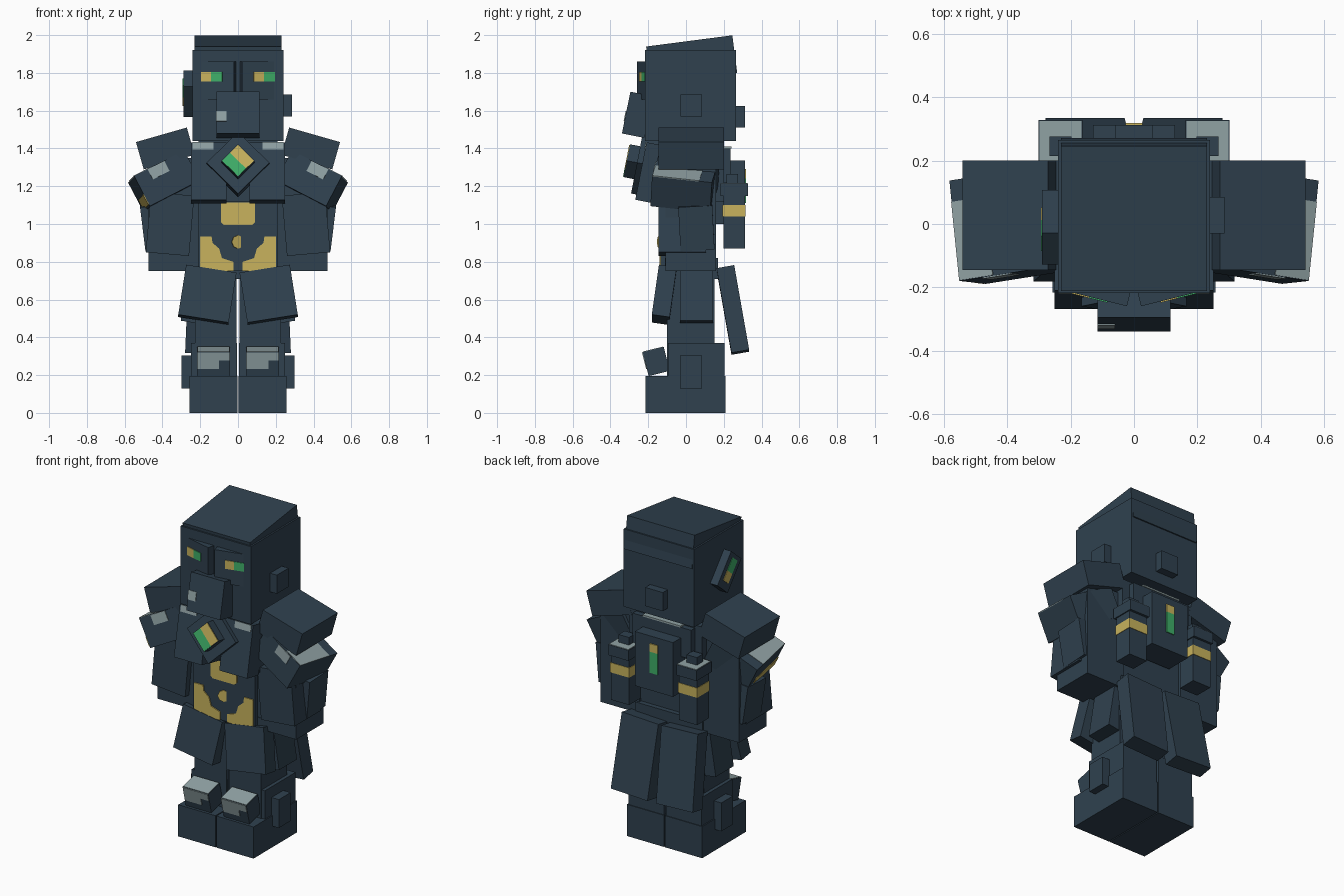
import bpy
import bmesh
from math import radians
from mathutils import Matrix, Vector, Euler

cube = bpy.data.objects.get("Cube")
if cube:
    bpy.data.objects.remove(cube, do_unlink=True)


def material(name, rgb):
    m = bpy.data.materials.new(name)
    m.use_nodes = True
    color = (*rgb, 1)
    m.diffuse_color = color
    m.node_tree.nodes["Principled BSDF"].inputs["Base Color"].default_value = color
    return m


SLATE = material("dark_slate", (0.029, 0.053, 0.078))
GREY = material("pale_grey", (0.28, 0.36, 0.37))
GOLD = material("gold", (0.58, 0.45, 0.11))
GREEN = material("green", (0.05, 0.43, 0.14))
THIN = 0.006
SIDES = (("left", 1), ("right", -1))


def frame(center, rot=(0, 0, 0), side=1):
    """Placement of a part; side -1 mirrors it across x."""
    x, y, z = center
    rx, ry, rz = (radians(a) for a in rot)
    turn = Euler((rx, ry * side, rz * side)).to_matrix().to_4x4()
    return Matrix.Translation((x * side, y, z)) @ turn


def add(name, bm, mat):
    bmesh.ops.recalc_face_normals(bm, faces=bm.faces)
    mesh = bpy.data.meshes.new(name)
    bm.to_mesh(mesh)
    bm.free()
    mesh.materials.append(mat)
    obj = bpy.data.objects.new(name, mesh)
    bpy.context.collection.objects.link(obj)
    return obj


def box(name, at, size, mat=SLATE, shift=(0, 0, 0)):
    bm = bmesh.new()
    bmesh.ops.create_cube(bm, size=1)
    bm.transform(at @ Matrix.Translation(shift) @ Matrix.Diagonal((*size, 1)))
    return add(name, bm, mat)


def span(name, x, y, z, mat=SLATE):
    """Upright box given by its ranges."""
    lo, hi = Vector((x[0], y[0], z[0])), Vector((x[1], y[1], z[1]))
    return box(name, frame((lo + hi) / 2), hi - lo, mat)


def plate(name, points, y, mat):
    """Thin flat outline facing the front."""
    bm = bmesh.new()
    face = bm.faces.new([bm.verts.new((px, y, pz)) for px, pz in points])
    out = bmesh.ops.extrude_face_region(bm, geom=[face])
    verts = [v for v in out["geom"] if isinstance(v, bmesh.types.BMVert)]
    bmesh.ops.translate(bm, verts=verts, vec=(0, -THIN, 0))
    return add(name, bm, mat)


# Head, sloped crown and face mask
span("head", (-0.24, 0.24), (-0.217, 0.264), (1.44, 1.92))
box("crown", frame((0, 0.03, 1.87), (7.4, 0, 0)), (0.46, 0.46, 0.2))
mask = frame((0, -0.258, 1.578), (-11.5, 0, 0))
box("face_mask", mask, (0.23, 0.12, 0.225))
box("mask_mark", mask, (0.055, THIN, 0.055), GREY, (-0.088, -0.061, -0.02))
span("head_back_knob", (-0.06, 0.06), (0.25, 0.312), (1.51, 1.625))
span("left_ear_knob", (0.23, 0.286), (-0.03, 0.085), (1.57, 1.685))
temple = frame((-0.262, -0.01, 1.69), (40, 0, 0))
box("temple_charm", temple, (0.055, 0.13, 0.21))
box("temple_green", temple, (THIN, 0.06, 0.08), GREEN, (-0.028, 0, 0.04))
box("temple_gold", temple, (THIN, 0.06, 0.06), GOLD, (-0.028, 0, -0.03))

# Angled brow plates with two-tone eyes
for word, s in SIDES:
    brow = frame((0.107, -0.207, 1.76), (0, 0, 14), s)
    box(word + "_brow", brow, (0.19, 0.06, 0.2))
    box(word + "_eye_gold", brow, (0.055, THIN, 0.052), GOLD, (0.025 * s - 0.03, -0.031, 0.02))
    box(word + "_eye_green", brow, (0.06, THIN, 0.052), GREEN, (0.025 * s + 0.0275, -0.031, 0.02))

# Torso and chest
span("torso", (-0.21, 0.21), (-0.135, 0.14), (0.75, 1.45))
span("hip_band", (-0.23, 0.23), (-0.11, 0.17), (0.71, 0.82))
span("chest_armor", (-0.25, 0.25), (-0.15, 0.2), (1.12, 1.42))
span("back_collar", (-0.2, 0.2), (0.1, 0.235), (1.22, 1.4))
span("collar_rim", (-0.13, 0.13), (0.1, 0.24), (1.4, 1.41), GREY)

# Diamond chest jewel
diamond = frame((0, -0.21, 1.315), (-11, 0, 0)) @ Matrix.Rotation(radians(45), 4, "Y")
box("jewel_mount", diamond, (0.235, 0.1, 0.235))
box("jewel_block", diamond, (0.125, 0.08, 0.125), SLATE, (0, -0.065, 0))
# With this turn, local x runs down to the right and local z up to the right
box("jewel_gold", diamond, (0.12, THIN, 0.06), GOLD, (0, -0.106, 0.03))
box("jewel_green", diamond, (0.12, THIN, 0.06), GREEN, (0, -0.106, -0.03))

# Gold belly ornament
plate("belly_buckle", [(-0.09, 1.115), (0.09, 1.115), (0.09, 1.01), (0.075, 0.995),
                       (-0.075, 0.995), (-0.09, 1.01)], -0.135, GOLD)
bm = bmesh.new()
bmesh.ops.create_cone(bm, cap_ends=True, segments=8, radius1=0.036, radius2=0.036, depth=THIN)
bm.transform(frame((0, -0.138, 0.905), (90, 0, 22.5)))
add("belly_stud", bm, GOLD)
WING = [(0.2, 0.935), (0.14, 0.935), (0.135, 0.9), (0.1, 0.87),
        (0.085, 0.82), (0.025, 0.8), (0.025, 0.75), (0.2, 0.75)]
for word, s in SIDES:
    plate(word + "_belly_wing", [(x * s, z) for x, z in WING], -0.135, GOLD)

for word, s in SIDES:
    # Chest plates
    chest = frame((0.155, -0.185, 1.27), (-11, 0, 0), s)
    box(word + "_chest_plate", chest, (0.19, 0.11, 0.31))
    box(word + "_chest_trim", chest, (0.11, THIN, 0.04), GREY, (0.03 * s, -0.056, 0.135))

    # Layered shoulder armor
    box(word + "_upper_pauldron", frame((0.385, 0.028, 1.40), (0, 16, 0), s), (0.28, 0.345, 0.15))
    low = frame((0.392, -0.005, 1.225), (-7, 27, -9), s)
    box(word + "_lower_pauldron", low, (0.3, 0.32, 0.18))
    box(word + "_pauldron_top", low, (0.12, 0.25, THIN), GREY, (0.09 * s, -0.033, 0.09))
    box(word + "_pauldron_mark", low, (0.1, THIN, 0.06), GREY, (0.02 * s, -0.161, 0.058))
    if s < 0:
        box("right_pauldron_stripe", low, (THIN, 0.26, 0.06), GOLD, (-0.151, -0.03, -0.05))

    # Arms, bracers and elbow guards
    box(word + "_arm", frame((0.34, 0.025, 1.05), (0, 0, 0), s), (0.265, 0.265, 0.6))
    box(word + "_bracer", frame((0.36, -0.02, 1.0), (0, -5, 0), s), (0.23, 0.25, 0.32))
    box(word + "_elbow_guard", frame((0.475, 0.055, 0.98), (3, 7, 0), s), (0.06, 0.18, 0.235))

    # Flared skirt panels
    box(word + "_front_skirt", frame((0.163, -0.115, 0.625), (-8, -9, 0), s), (0.27, 0.095, 0.27))
    box(word + "_side_skirt", frame((0.24, 0.055, 0.63), (0, -9, 0), s), (0.08, 0.175, 0.3))
    box(word + "_back_skirt", frame((0.145, 0.248, 0.545), (10, -2.5, 0), s), (0.25, 0.095, 0.455))

    # Legs, boots and knees
    box(word + "_leg", frame((0.118, 0.025, 0.48), (0, 0, 0), s), (0.22, 0.25, 0.6))
    box(word + "_boot", frame((0.13, -0.003, 0.0975), (0, 0, 0), s), (0.254, 0.425, 0.195))
    box(word + "_boot_shaft", frame((0.128, 0.055, 0.27), (0, 0, 0), s), (0.244, 0.3, 0.2))
    box(word + "_ankle_knob", frame((0.27, 0.027, 0.217), (0, 0, 0), s), (0.06, 0.115, 0.175))
    knee = frame((0.13, -0.158, 0.272), (14, 0, 0), s)
    box(word + "_knee", knee, (0.175, 0.115, 0.13))
    box(word + "_knee_top", knee, (0.17, 0.11, THIN), GREY, (0, 0, 0.065))
    box(word + "_knee_mark", knee, (0.17, THIN, 0.045), GREY, (0, -0.058, 0.042))
    box(word + "_knee_step", knee, (0.115, THIN, 0.045), GREY, (-0.027, -0.058, -0.003))

    # Banded canisters on the back
    can = frame((0.232, 0.255, 1.01), (0, 0, 0), s)
    box(word + "_canister", can, (0.125, 0.115, 0.28))
    box(word + "_canister_band", can, (0.131, 0.121, 0.06), GOLD, (0, 0, 0.06))
    box(word + "_canister_cap", can, (0.138, 0.145, 0.065), SLATE, (0, 0, 0.172))
    box(word + "_canister_top", can, (0.132, 0.14, THIN), GREY, (0, 0, 0.205))
    box(word + "_canister_valve", can, (0.07, 0.06, 0.05), SLATE, (0, -0.01, 0.23))

# Back pack with a two-tone gauge
span("back_pack", (-0.13, 0.13), (0.15, 0.312), (1.0, 1.335))
span("gauge_gold", (-0.027, 0.027), (0.312, 0.318), (1.24, 1.29), GOLD)
span("gauge_green", (-0.027, 0.027), (0.312, 0.318), (1.11, 1.24), GREEN)
